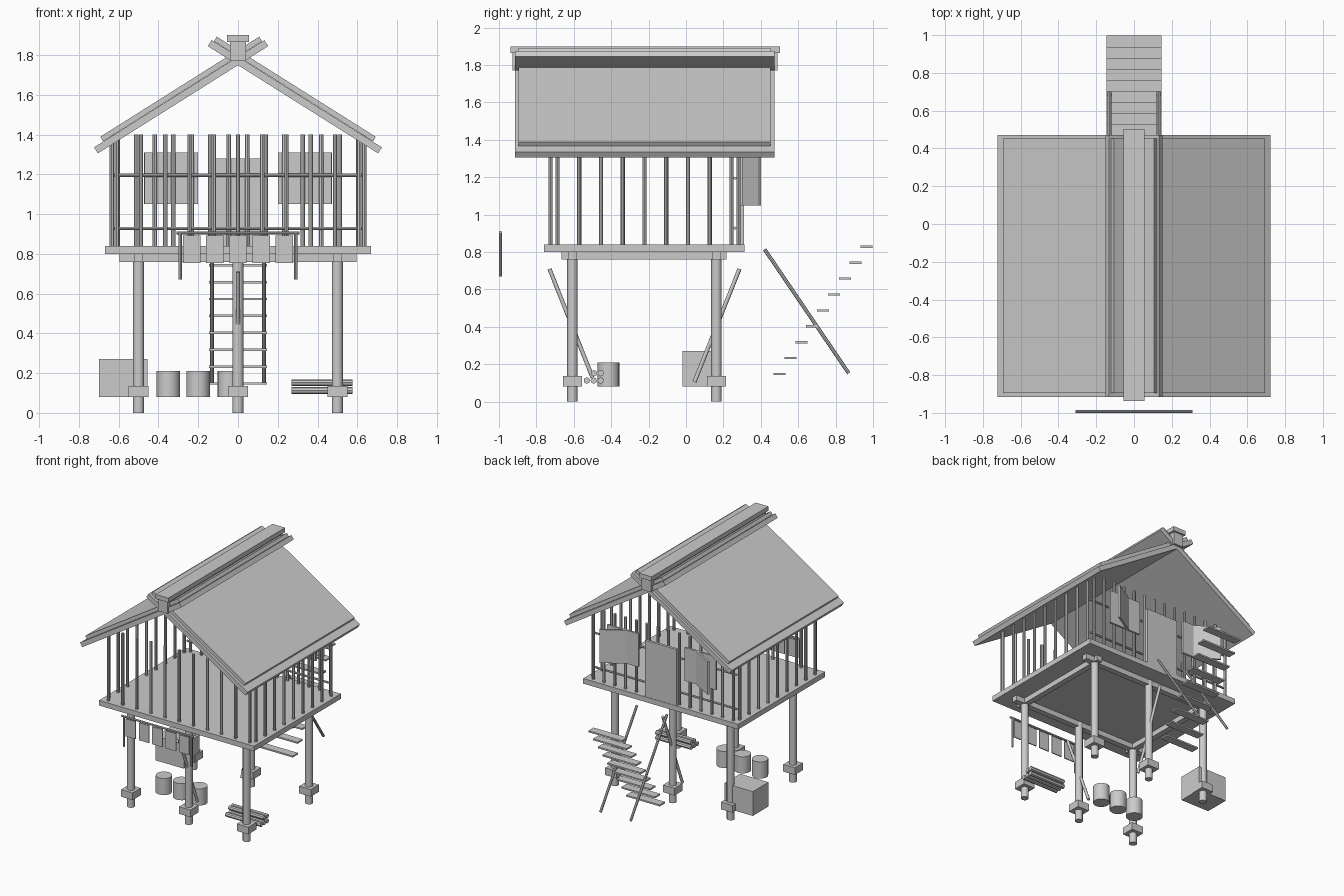
import bpy, math
from mathutils import Vector


def box(name, x0, x1, y0, y1, z0, z1, rot=(0, 0, 0)):
    """Box from its extents, optionally turned about its centre."""
    bpy.ops.mesh.primitive_cube_add(
        size=1, location=((x0 + x1) / 2, (y0 + y1) / 2, (z0 + z1) / 2), rotation=rot)
    o = bpy.context.object
    o.name = name
    o.scale = (x1 - x0, y1 - y0, z1 - z0)
    return o


def rod(name, a, b, r, sides=10):
    """Cylinder running from a to b."""
    a, b = Vector(a), Vector(b)
    d = b - a
    bpy.ops.mesh.primitive_cylinder_add(vertices=sides, radius=r, depth=d.length,
                                        location=(a + b) / 2)
    o = bpy.context.object
    o.name = name
    o.rotation_euler = d.to_track_quat('Z', 'Y').to_euler()
    bpy.ops.object.shade_smooth_by_angle(angle=math.radians(40))
    return o


ROWS = (-0.607, 0.163)

# Stilts with footing blocks, and a slanted brace on each middle stilt
for y in ROWS:
    for x in (-0.5, 0, 0.5):
        rod("stilt", (x, y, 0), (x, y, 0.8), 0.028, 12)
        box("footing", x - 0.05, x + 0.05, y - 0.05, y + 0.05, 0.08, 0.136)
rod("front_brace", (0, -0.73, 0.71), (0, -0.5, 0.13), 0.011)
rod("back_brace", (0, 0.286, 0.71), (0, 0.045, 0.105), 0.011)

# Floor frame and deck
for y in ROWS:
    box("cross_beam", -0.595, 0.595, y - 0.022, y + 0.022, 0.76, 0.8)
for x in (-0.5, 0.5):
    box("side_beam", x - 0.022, x + 0.022, -0.665, 0.217, 0.76, 0.8)
box("deck", -0.67, 0.67, -0.76, 0.313, 0.8, 0.84)

# Wall poles: sides, front and back
for s in (-1, 1):
    for i in range(9):
        y = -0.687 + i * 0.1163
        rod("side_pole", (s * 0.635, y, 0.84), (s * 0.635, y, 1.4), 0.011, 8)
for i in range(11):
    x = -0.61 + i * 0.122
    rod("front_pole", (x, -0.725, 0.84), (x, -0.725, 1.4), 0.011, 8)
for i in range(14):
    x = -0.605 + i * 1.21 / 13
    rod("back_pole", (x, 0.28, 0.84), (x, 0.28, 1.4), 0.011, 8)
for z in (0.928, 1.195):
    rod("back_rail", (-0.625, 0.262, z), (0.625, 0.262, z), 0.008, 8)

# Door and windows with a swung shutter on the back wall
box("door", -0.137, 0.137, 0.29, 0.31, 0.84, 1.28)
for s in (-1, 1):
    box("window_panel", s * 0.335 - 0.135, s * 0.335 + 0.135, 0.287, 0.302, 1.05, 1.31)
    c, ang = s * 0.385, s * math.atan2(0.1, 0.17)
    box("shutter", c - 0.099, c + 0.099, 0.338, 0.352, 1.05, 1.31, (0, 0, ang))

# Roof: two layered slopes that cross at the ridge
SLOPE = math.radians(32.2)
for s in (-1, 1):
    for name, cz, ln, th, y0, y1 in (("roof_slope", 1.59, 1.012, 0.036, -0.915, 0.472),
                                     ("roof_thatch", 1.629, 0.945, 0.027, -0.895, 0.453)):
        cx = s * 0.286
        box(name, cx - ln / 2, cx + ln / 2, y0, y1, cz - th / 2, cz + th / 2,
            (0, s * SLOPE, 0))
box("ridge_block", -0.04, 0.04, -0.928, 0.49, 1.77, 1.867)
box("ridge_cap", -0.055, 0.055, -0.938, 0.503, 1.865, 1.9)

# Stair: nine treads and two crossing stringers
for i in range(9):
    y, z = 0.5 + i * 0.0582, 0.148 + i * 0.085
    box("tread", -0.145, 0.145, y - 0.032, y + 0.032, z - 0.006, z + 0.006)
for x in (-0.13, 0.13):
    rod("stringer", (x, 0.42, 0.815), (x, 0.87, 0.152), 0.01, 8)

# Drying rack at the front
for x in (-0.29, 0.29):
    rod("rack_post", (x, -0.992, 0.67), (x, -0.992, 0.905), 0.008, 8)
rod("rack_bar", (-0.31, -0.992, 0.905), (0.31, -0.992, 0.905), 0.008, 8)
for i in range(5):
    x = (i - 2) * 0.116
    box("hanging_cloth", x - 0.044, x + 0.044, -0.996, -0.988, 0.755, 0.892)

# Stored goods under the floor
box("crate", -0.7, -0.455, -0.018, 0.175, 0.08, 0.27)
for x in (-0.35, -0.2, -0.045):
    rod("barrel", (x, -0.414, 0.08), (x, -0.414, 0.21), 0.059, 16)
for y, z in ((-0.53, 0.113), (-0.493, 0.113), (-0.456, 0.113), (-0.492, 0.152), (-0.456, 0.152)):
    rod("firewood", (0.27, y, z), (0.575, y, z), 0.017, 8)
